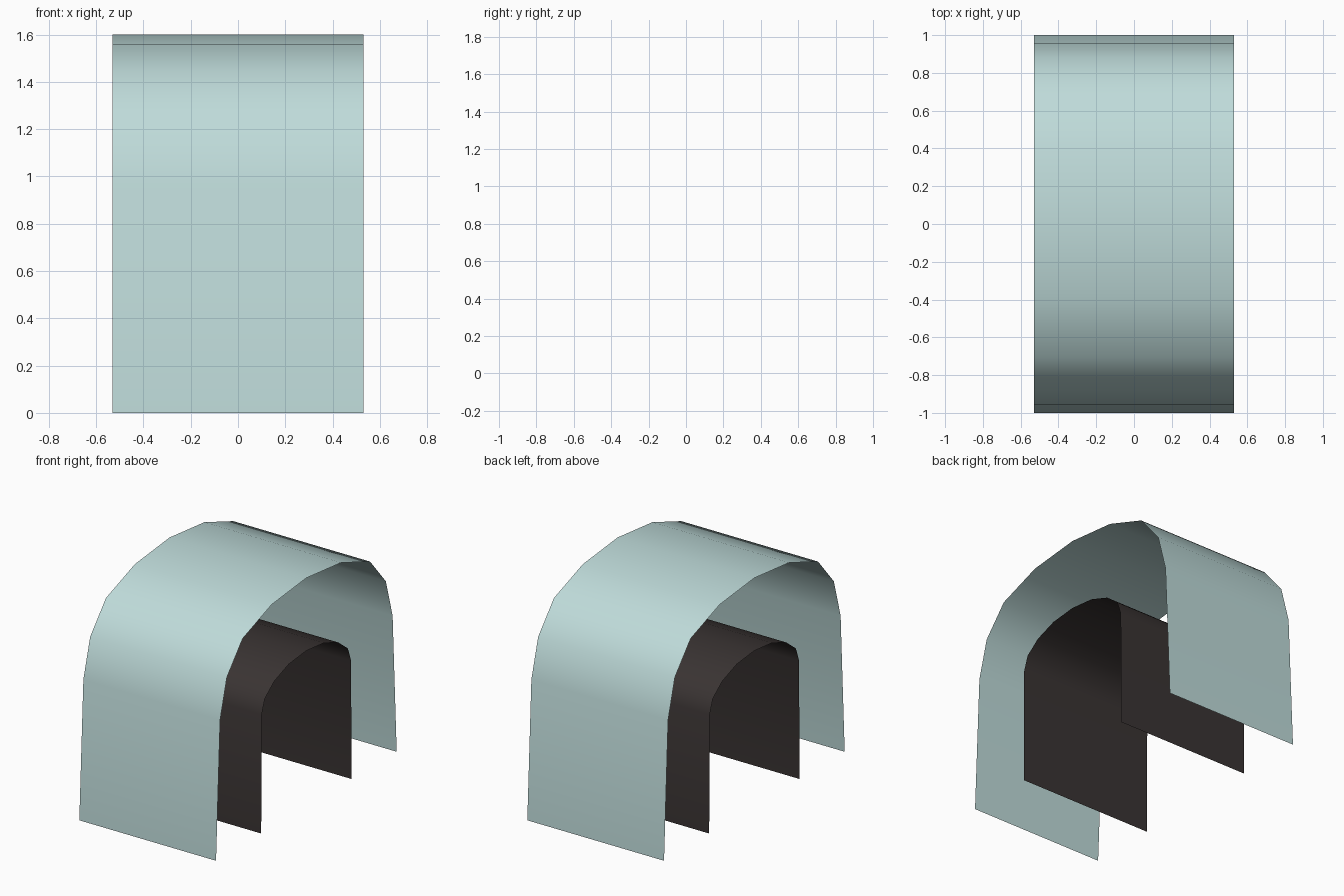
import bpy, bmesh

if "Cube" in bpy.data.objects:
    bpy.data.objects.remove(bpy.data.objects["Cube"])

HALF_WIDTH = 0.53


def material(name, rgb):
    mat = bpy.data.materials.new(name)
    mat.diffuse_color = (*rgb, 1.0)
    mat.use_nodes = True
    mat.node_tree.nodes["Principled BSDF"].inputs["Base Color"].default_value = mat.diffuse_color
    return mat


def arch_sheet(name, half_profile, mat):
    """Mirror a half profile (y, z), ending at the crown, and sweep it along x."""
    profile = [(-y, z) for y, z in half_profile] + half_profile[-2::-1]
    bm = bmesh.new()
    rows = [[bm.verts.new((x, y, z)) for x in (-HALF_WIDTH, HALF_WIDTH)]
            for y, z in profile]
    for (a, b), (c, d) in zip(rows, rows[1:]):
        bm.faces.new((a, b, d, c)).smooth = True
    mesh = bpy.data.meshes.new(name)
    bm.to_mesh(mesh)
    bm.free()
    mesh.materials.append(mat)
    obj = bpy.data.objects.new(name, mesh)
    bpy.context.collection.objects.link(obj)
    return obj


# Large pale outer arch, open at both ends and underneath
arch_sheet("outer_arch",
           [(1.0, 0.0), (0.955, 0.97), (0.88, 1.24), (0.705, 1.445),
            (0.385, 1.56), (0.0, 1.6)],
           material("pale_teal", (0.52, 0.71, 0.70)))

# Smaller dark arch nested inside
arch_sheet("inner_arch",
           [(0.5, 0.0), (0.495, 0.83), (0.46, 0.93), (0.355, 1.012),
            (0.195, 1.07), (0.0, 1.09)],
           material("dark_brown", (0.042, 0.034, 0.033)))
